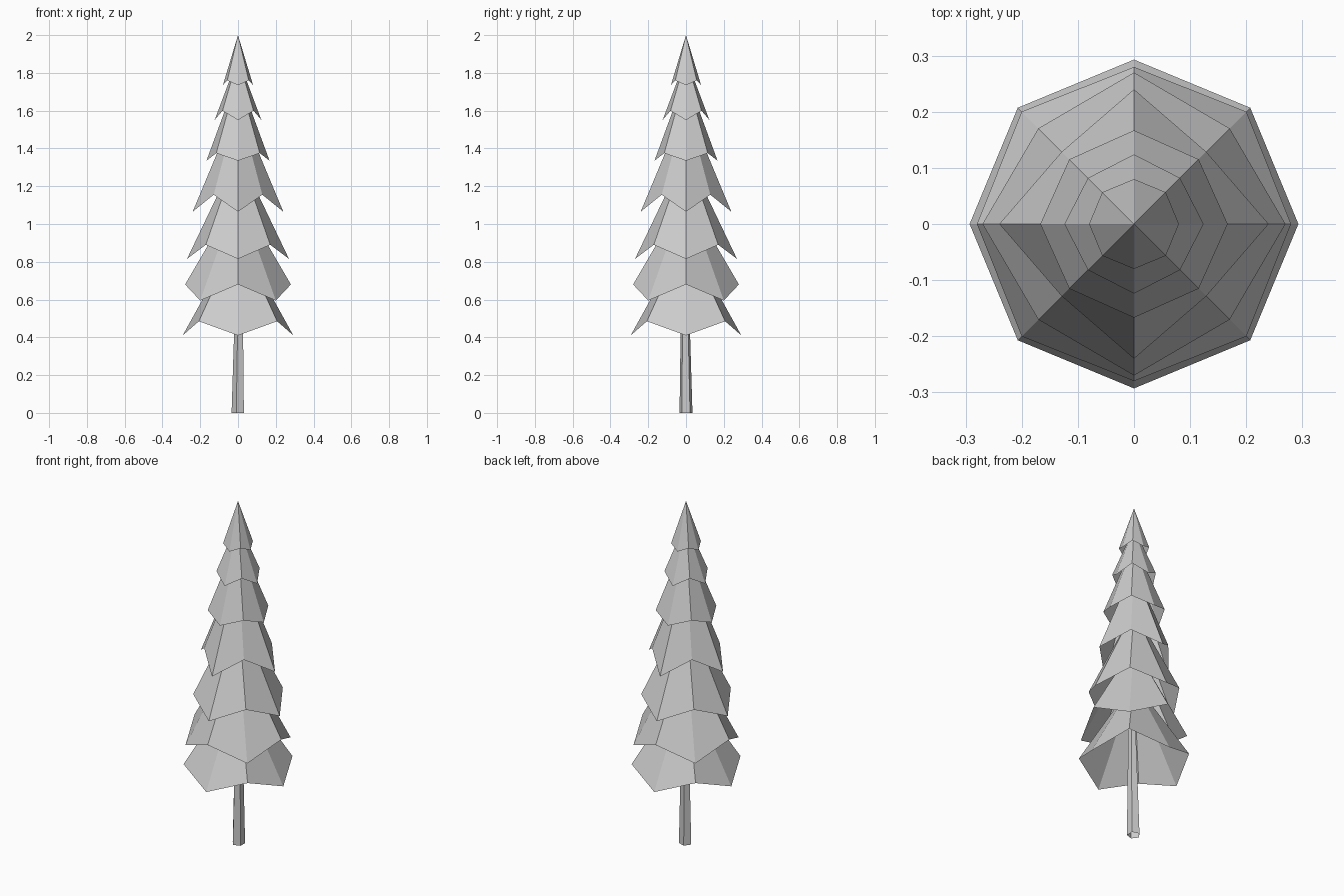
import bpy
import bmesh
from math import cos, sin, pi

if "Cube" in bpy.data.objects:
    bpy.data.objects.remove(bpy.data.objects["Cube"], do_unlink=True)

# One plain grey for the whole tree
grey = bpy.data.materials.new("light_grey")
grey.use_nodes = True
colour = (0.6, 0.6, 0.6, 1)
grey.diffuse_color = colour
grey.node_tree.nodes["Principled BSDF"].inputs["Base Color"].default_value = colour


def add_object(name, bm):
    bmesh.ops.recalc_face_normals(bm, faces=bm.faces)
    mesh = bpy.data.meshes.new(name)
    bm.to_mesh(mesh)
    bm.free()
    mesh.materials.append(grey)
    obj = bpy.data.objects.new(name, mesh)
    bpy.context.collection.objects.link(obj)


def branch_tier(name, axis_r, axis_z, diagonal_r, diagonal_z, apex_z):
    """Open eight-sided cone whose rim zigzags between axis and diagonal points."""
    bm = bmesh.new()
    rim = []
    for i in range(8):
        a = i * pi / 4
        r, z = (diagonal_r, diagonal_z) if i % 2 else (axis_r, axis_z)
        rim.append(bm.verts.new((r * cos(a), r * sin(a), z)))
    apex = bm.verts.new((0, 0, apex_z))
    for i, vert in enumerate(rim):
        bm.faces.new((vert, rim[(i + 1) % 8], apex))
    add_object(name, bm)


# Branch tiers from the ground up: axis rim, diagonal rim, apex
tiers = [
    (0.293, 0.41, 0.293, 0.485, 0.94),
    (0.28, 0.68, 0.283, 0.595, 1.16),
    (0.27, 0.815, 0.241, 0.89, 1.38),
    (0.24, 1.065, 0.182, 1.155, 1.64),
    (0.167, 1.335, 0.163, 1.375, 1.79),
    (0.124, 1.55, 0.116, 1.60, 1.88),
    (0.08, 1.735, 0.08, 1.76, 2.0),
]
for number, tier in enumerate(tiers, 1):
    branch_tier(f"branch_tier_{number}", *tier)


def trunk_ring(bm, radius, x, y, z):
    angles = [pi + i * 2 * pi / 5 for i in range(5)]
    return [bm.verts.new((x + radius * cos(a), y + radius * sin(a), z)) for a in angles]


# Open five-sided trunk, tapering and leaning slightly
bm = bmesh.new()
bottom = trunk_ring(bm, 0.036, 0.002, 0, 0)
top = trunk_ring(bm, 0.02, 0.008, -0.006, 0.7)
for i in range(5):
    j = (i + 1) % 5
    bm.faces.new((bottom[i], bottom[j], top[j], top[i]))
add_object("trunk", bm)
